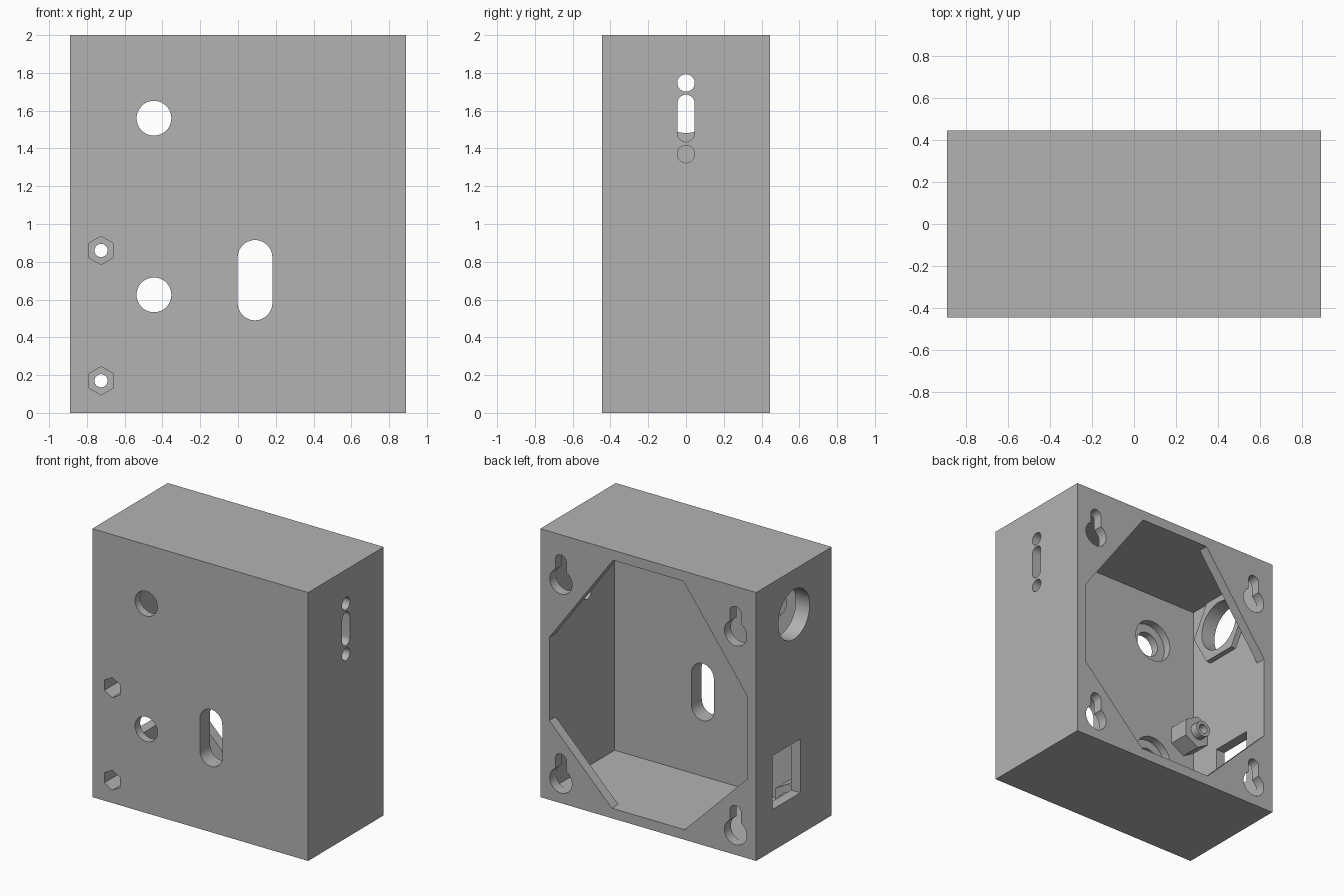
import bpy, bmesh, math

cube = bpy.data.objects.get("Cube")
if cube:
    bpy.data.objects.remove(cube, do_unlink=True)

W, D, H = 0.89, 0.445, 2.0      # half width, half depth, height
WALL, FRONT = 0.075, 0.12       # wall and front panel thickness
IN_X, IN_Y = W - WALL, FRONT - D

grey = bpy.data.materials.new("grey plastic")
grey.use_nodes = True
colour = (0.45, 0.45, 0.45, 1)
grey.diffuse_color = colour
grey.node_tree.nodes["Principled BSDF"].inputs["Base Color"].default_value = colour


def ring(u, v, r, n=48, turn=0.0):
    """Regular polygon outline."""
    angles = [turn + math.tau * i / n for i in range(n)]
    return [(u + r * math.cos(a), v + r * math.sin(a)) for a in angles]


def slot(u, v0, v1, r, n=20):
    """Upright slot outline with round ends from v0 to v1."""
    top = [(u + r * math.cos(math.pi * i / n), v1 - r + r * math.sin(math.pi * i / n))
           for i in range(n + 1)]
    return top + [(2 * u - a, v0 + v1 - b) for a, b in top]


def rect(u0, u1, v0, v1):
    return [(u0, v0), (u1, v0), (u1, v1), (u0, v1)]


def prism(name, outline, axis, start, end):
    """Extrude an outline along x or y."""
    def place(t):
        return [(u, t, v) if axis == "y" else (t, u, v) for u, v in outline]
    bm = bmesh.new()
    a = [bm.verts.new(p) for p in place(start)]
    b = [bm.verts.new(p) for p in place(end)]
    bm.faces.new(a)
    bm.faces.new(b)
    for i in range(len(a)):
        j = (i + 1) % len(a)
        bm.faces.new((a[i], a[j], b[j], b[i]))
    bmesh.ops.recalc_face_normals(bm, faces=bm.faces)
    mesh = bpy.data.meshes.new(name)
    bm.to_mesh(mesh)
    bm.free()
    mesh.materials.append(grey)
    obj = bpy.data.objects.new(name, mesh)
    bpy.context.collection.objects.link(obj)
    return obj


housing = prism("wall_box_housing", rect(-W, W, 0, H), "y", -D, D)
bpy.context.view_layer.objects.active = housing
housing.select_set(True)


def combine(operation, outline, axis, start, end):
    """Add or remove a prism and discard the helper."""
    tool = prism("helper", outline, axis, start, end)
    tool.hide_render = True
    mod = housing.modifiers.new("shape", "BOOLEAN")
    mod.operation, mod.solver, mod.object = operation, "EXACT", tool
    bpy.ops.object.modifier_apply(modifier=mod.name)
    bpy.data.objects.remove(tool, do_unlink=True)


def cut(*args):
    combine("DIFFERENCE", *args)


def add(*args):
    combine("UNION", *args)


# Inner cavity, leaving a thin back panel
cut(rect(-IN_X, IN_X, WALL, H - WALL), "y", IN_Y, D - WALL)

# Eight-sided back opening, leaving four corner plates
half = [(0.3, WALL), (IN_X, 0.59), (IN_X, 1.21), (0.29, H - WALL)]
cut(half + [(-x, z) for x, z in reversed(half)], "y", D - 0.2, D + 0.1)

# Keyhole hangers in the corner plates
for x in (-0.72, 0.72):
    for z in (0.167, 1.65):
        cut(ring(x, z, 0.092), "y", D - WALL - 0.02, D + 0.1)
        cut(slot(x, z - 0.02, z + 0.2, 0.046), "y", D - WALL - 0.02, D + 0.1)

# Hexagonal standoffs with collar, nut pocket and screw hole
for z in (0.17, 0.86):
    x, point_up = -0.725, math.pi / 6
    add(ring(x, z, 0.125, 6, point_up), "y", IN_Y - 0.05, -0.17)
    add(ring(x, z, 0.06), "y", -0.2, -0.11)
    cut(ring(x, z, 0.075, 6, point_up), "y", -D - 0.1, -0.24)
    cut(ring(x, z, 0.035), "y", -0.3, 0)

# Round front holes, counterbored from inside
for z in (0.625, 1.56):
    cut(ring(-0.445, z, 0.092), "y", -D - 0.1, IN_Y + 0.1)
    cut(ring(-0.445, z, 0.155), "y", IN_Y - 0.06, IN_Y + 0.05)

# Front slot
cut(slot(0.09, 0.49, 0.915, 0.092), "y", -D - 0.1, IN_Y + 0.1)

# Cable hole with hexagonal rim inside, and square socket opening
add(ring(0, 1.667, 0.27, 6), "x", -W + 0.03, -IN_X + 0.04)
cut(ring(0, 1.667, 0.185, 64), "x", -W - 0.1, -IN_X + 0.1)
cut(rect(-0.075, 0.255, 0.31, 0.71), "x", -W - 0.1, -IN_X + 0.02)

# Indicator holes and slot in the other side
for outline in (ring(0, 1.37, 0.046), ring(0, 1.747, 0.046),
                slot(0, 1.435, 1.685, 0.045)):
    cut(outline, "x", IN_X - 0.1, W + 0.1)

bpy.ops.object.shade_smooth_by_angle(angle=math.radians(30))
